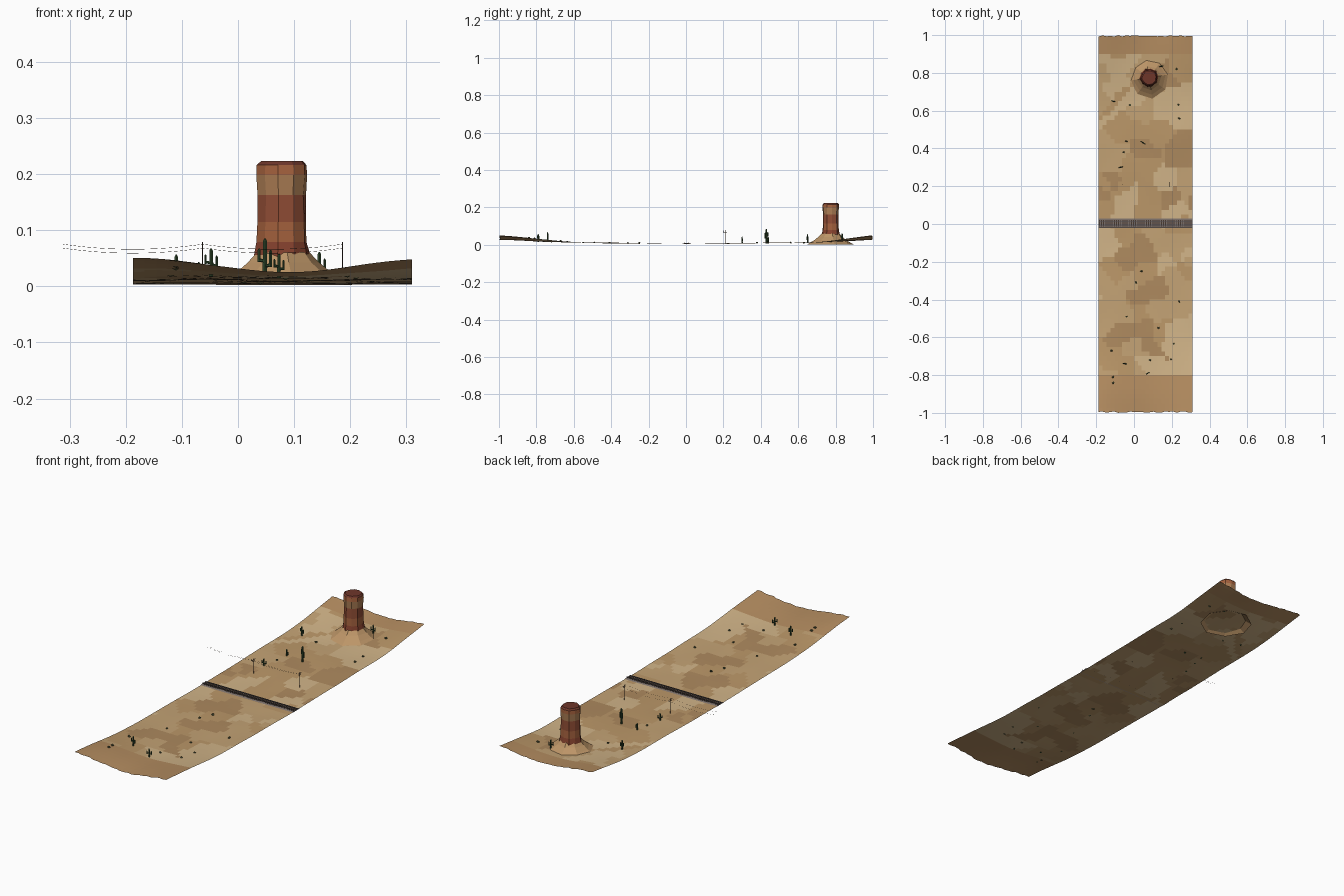
import bpy, bmesh, math, random
from mathutils import Vector, noise

if "Cube" in bpy.data.objects:
    bpy.data.objects.remove(bpy.data.objects["Cube"])

random.seed(4)


def mat(name, rgb):
    m = bpy.data.materials.new(name)
    lin = [((c / 255 + 0.055) / 1.055) ** 2.4 for c in rgb]
    m.diffuse_color = (*lin, 1)
    m.use_nodes = True
    m.node_tree.nodes["Principled BSDF"].inputs["Base Color"].default_value = m.diffuse_color
    return m


SAND = [mat("sand_" + n, c) for n, c in (
    ("mid", (196, 163, 117)), ("light", (209, 180, 136)),
    ("warm", (188, 152, 105)), ("dark", (174, 138, 95)), ("end", (183, 143, 98)))]
ROCK = [mat("rock_" + n, c) for n, c in (
    ("talus", (190, 150, 104)), ("deep_red", (134, 66, 46)), ("orange", (166, 98, 62)),
    ("red", (146, 78, 54)), ("tan", (176, 128, 86)), ("cap", (110, 54, 42)))]
GREEN = mat("cactus_green", (48, 72, 44))
SHRUB = mat("shrub_green", (84, 88, 58))
GRAVEL = mat("gravel", (122, 110, 104))
WOOD = mat("old_wood", (74, 58, 48))
STEEL = mat("steel", (84, 80, 84))


def finish(name, bm, mats):
    me = bpy.data.meshes.new(name)
    bm.to_mesh(me)
    bm.free()
    for m in mats:
        me.materials.append(m)
    ob = bpy.data.objects.new(name, me)
    bpy.context.collection.objects.link(ob)
    return ob


def box(bm, c, s):
    vs = bmesh.ops.create_cube(bm, size=1)["verts"]
    for v in vs:
        v.co = Vector([v.co[i] * s[i] + c[i] for i in range(3)])


def tube(bm, a, b, r1, r2=None, sides=6):
    a, b = Vector(a), Vector(b)
    d = b - a
    vs = bmesh.ops.create_cone(bm, cap_ends=True, segments=sides, radius1=r1,
                               radius2=r1 if r2 is None else r2, depth=d.length)["verts"]
    q = Vector((0, 0, 1)).rotation_difference(d)
    for v in vs:
        v.co = q @ v.co + (a + b) / 2


def smooth(t):
    t = max(0, min(1, t))
    return t * t * (3 - 2 * t)


def ground_z(x, y):
    # flat at the track, rising to both ends, with raised corners
    side = smooth(abs(x - 0.09) / 0.26)
    t = (-y - 0.45) / 0.55 if y < 0 else (y - 0.6) / 0.4
    rise = smooth(t * 0.75) / smooth(0.75) if t < 1 else 1
    bump = 0.003 * noise.noise((x * 7, y * 5, 0)) * smooth(abs(y) / 0.15)
    return 0.004 + 0.006 * smooth(abs(y) / 0.5) + rise * (0.015 + 0.025 * side) + bump


# desert floor with patchy sand colours
X0, X1, NX, NY = -0.187, 0.31, 24, 80
seeds = [(random.uniform(X0, X1), random.uniform(-0.95, 0.95),
          random.choice((0, 0, 0, 1, 1, 2, 2, 3))) for _ in range(90)]
bm = bmesh.new()
rows = []
for j in range(NY + 1):
    y = -1 + 2 * j / NY
    row = []
    for i in range(NX + 1):
        x = X0 + (X1 - X0) * i / NX
        yy = y
        if j in (0, NY):
            yy = y * (1 - random.uniform(0, 0.008))
        row.append(bm.verts.new((x, yy, ground_z(x, y))))
    rows.append(row)
rows[0][5].co.y, rows[-1][5].co.y = -1, 1
for j in range(NY):
    for i in range(NX):
        f = bm.faces.new((rows[j][i], rows[j][i + 1], rows[j + 1][i + 1], rows[j + 1][i]))
        c = f.calc_center_median()
        near = min(seeds, key=lambda s: max(abs(s[0] - c.x), abs(s[1] - c.y)))
        f.material_index = 4 if c.y < -0.8 or c.y > 0.9 else near[2]
finish("desert_floor", bm, SAND)


# layered rock tower: (height, radius, band colour above)
def tower(name, rings, sides, jitter, mats, cap=None):
    bm = bmesh.new()
    wob = [random.uniform(1 - jitter, 1 + jitter) for _ in range(sides)]
    prev = None
    for z, r, band in rings:
        ring = []
        for k in range(sides):
            a = 2 * math.pi * (k + 0.2) / sides
            rr = r * wob[k] * random.uniform(1 - jitter / 3, 1 + jitter / 3)
            ring.append(bm.verts.new((0.08 + rr * math.cos(a), 0.775 + rr * math.sin(a), z)))
        if prev:
            for k in range(sides):
                n = (k + 1) % sides
                bm.faces.new((prev[k], prev[n], ring[n], ring[k])).material_index = pband
        prev, pband = ring, band
    if cap is not None:
        bm.faces.new(prev).material_index = cap
    finish(name, bm, mats)


tower("talus_slope", [(0.002, 0.122, 0), (0.024, 0.086, 0), (0.042, 0.063, 0),
                      (0.06, 0.047, 0)], 8, 0.06, ROCK)
tower("rock_tower", [(0.04, 0.052, 1), (0.058, 0.05, 1), (0.079, 0.045, 2), (0.115, 0.044, 3),
                     (0.163, 0.043, 4), (0.198, 0.046, 2), (0.216, 0.045, 5),
                     (0.223, 0.038, 5)], 10, 0.06, ROCK, 5)

# railway: gravel bed, sleepers, rails
bm = bmesh.new()
prof = [(-0.022, 0.003), (-0.015, 0.0075), (0.023, 0.0075), (0.03, 0.003)]
ends = [[bm.verts.new((x, y, z)) for y, z in prof] for x in (X0, X1)]
for k in range(3):
    bm.faces.new((ends[0][k], ends[1][k], ends[1][k + 1], ends[0][k + 1]))
for e in ends:
    bm.faces.new(e)
finish("track_bed", bm, [GRAVEL])
bm = bmesh.new()
for i in range(50):
    box(bm, (X0 + 0.005 + i * 0.00995, 0.004, 0.008), (0.0045, 0.032, 0.002))
finish("sleepers", bm, [WOOD])
bm = bmesh.new()
for y in (-0.006, 0.014):
    box(bm, ((X0 + X1) / 2, y, 0.01), (X1 - X0, 0.0018, 0.0025))
finish("rails", bm, [STEEL])

# telegraph poles with crossarms along y
PY, SPAN = 0.21, 0.249
for n, x in enumerate((-0.063, 0.186)):
    bm = bmesh.new()
    tube(bm, (x, PY, 0.003), (x, PY, 0.079), 0.0012, 0.0009)
    for z, w in ((0.074, 0.026), (0.067, 0.02)):
        box(bm, (x, PY, z), (0.0015, w, 0.0015))
    finish(f"telegraph_pole_{n + 1}", bm, [WOOD])

# sagging wires
for n, (y, z) in enumerate(((PY - 0.011, 0.075), (PY + 0.009, 0.068))):
    cu = bpy.data.curves.new("wire", "CURVE")
    cu.dimensions = "3D"
    cu.bevel_depth, cu.bevel_resolution = 0.00025, 0
    sp = cu.splines.new("POLY")
    sp.points.add(24)
    for i, p in enumerate(sp.points):
        u = (i % 12) / 12
        p.co = (0.186 - SPAN * i / 12, y, z - 0.036 * u * (1 - u), 1)
    cu.materials.append(WOOD)
    bpy.context.collection.objects.link(bpy.data.objects.new(f"wire_{n + 1}", cu))


# saguaro cacti: (x, y, height, number of arms)
def cactus(n, x, y, h, arms):
    bm = bmesh.new()
    z = ground_z(x, y) - 0.003
    r = 0.0025 + h * 0.03
    tube(bm, (x, y, z), (x, y, z + h), r, r * 0.9)
    tube(bm, (x, y, z + h), (x, y, z + h + r), r * 0.9, r * 0.35)
    turn = random.uniform(-0.6, 0.6)
    for k in range(arms):
        a = turn + math.pi * k
        out = r * 2.6
        px, py = x + out * math.cos(a), y + out * math.sin(a)
        z0 = z + h * (0.4 + 0.12 * k)
        z1 = z0 + h * (0.35 - 0.08 * k)
        tube(bm, (x, y, z0), (px, py, z0 + r * 0.4), r * 0.65)
        tube(bm, (px, py, z0 - r * 0.4), (px, py, z1), r * 0.65)
        tube(bm, (px, py, z1), (px, py, z1 + r * 0.6), r * 0.65, r * 0.25)
    finish(f"cactus_{n + 1}", bm, [GREEN])


for n, c in enumerate(((0.048, 0.43, 0.074, 2), (-0.07, 0.3, 0.034, 2), (-0.045, 0.44, 0.032, 1),
                       (-0.11, 0.65, 0.044, 2), (0.145, 0.835, 0.042, 2),
                       (-0.048, -0.74, 0.046, 2), (0.073, -0.79, 0.04, 2))):
    cactus(n, *c)

# low desert shrubs
spots = [(0.225, 0.82), (0.235, 0.63), (-0.02, 0.63), (0.24, 0.56), (-0.055, 0.38), (0.04, -0.25),
         (0.01, -0.31), (0.24, -0.41), (-0.04, -0.49), (0.13, -0.55), (-0.12, -0.67), (0.21, -0.635),
         (0.195, -0.715), (0.085, -0.72), (-0.11, -0.81), (-0.11, -0.84)]
bm = bmesh.new()
for x, y in spots:
    r = random.uniform(0.005, 0.008)
    for v in bmesh.ops.create_icosphere(bm, subdivisions=1, radius=r)["verts"]:
        v.co = Vector((x, y, ground_z(x, y) + r * 0.3)) + Vector(
            (v.co.x, v.co.y, v.co.z * 0.75)) * random.uniform(0.75, 1.2)
finish("shrubs", bm, [SHRUB])
